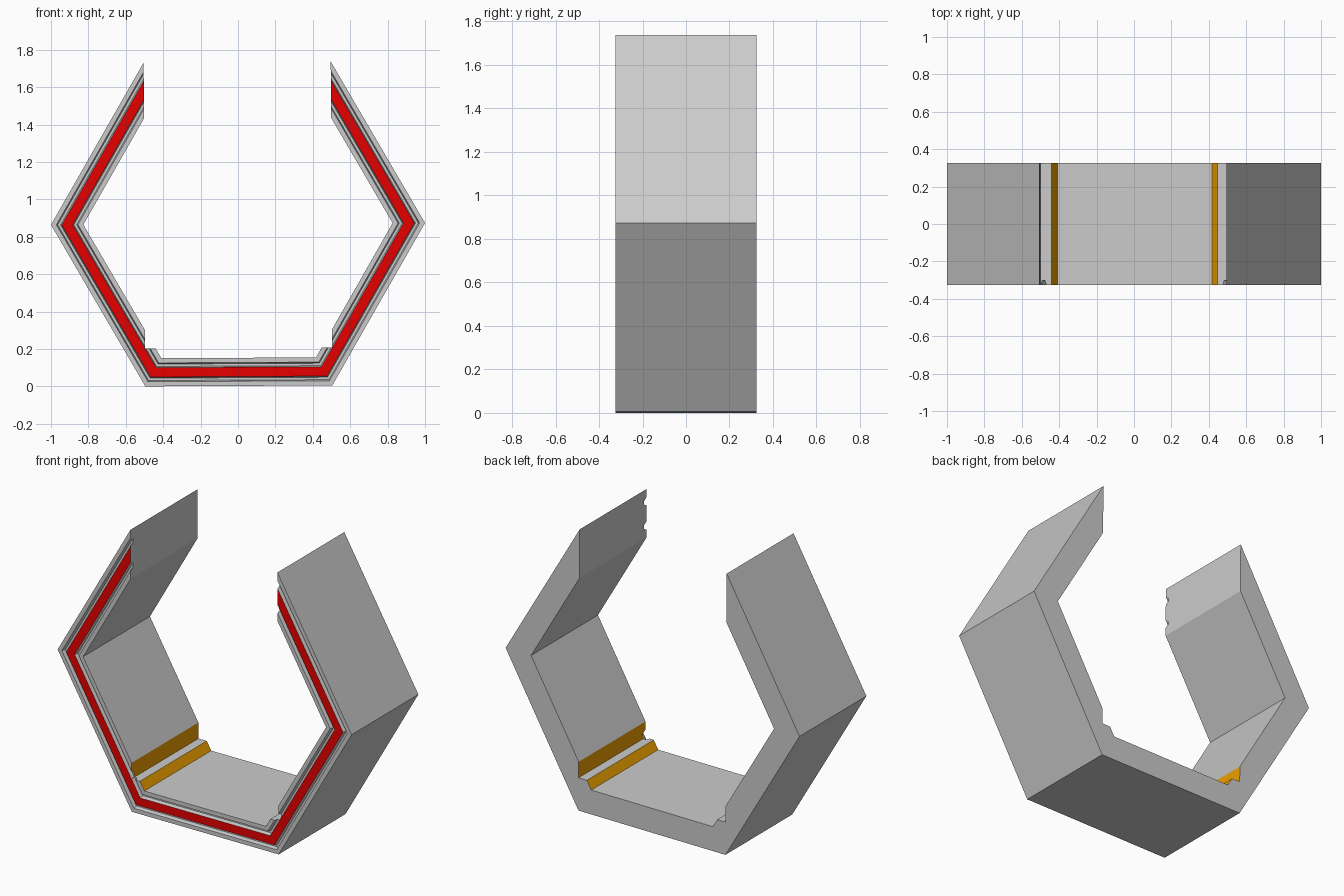
import bpy, bmesh, math
from mathutils import Matrix

if "Cube" in bpy.data.objects:
    bpy.data.objects.remove(bpy.data.objects["Cube"])

H = math.sqrt(3)          # outer hexagon height (radius 1)
HALF = 0.325              # half depth


def material(name, color):
    m = bpy.data.materials.new(name)
    m.diffuse_color = color
    m.use_nodes = True
    m.node_tree.nodes["Principled BSDF"].inputs["Base Color"].default_value = m.diffuse_color
    return m


red = material("red_strip", (0.8, 0.0, 0.0, 1))
orange = material("orange_step", (0.85, 0.35, 0.0, 1))

# Wall cross-section: (inward offset, y), with two grooves beside the red band
F, G = -HALF, -HALF + 0.023
profile = [(0, F), (0.025, F), (0.031, G), (0.044, G), (0.05, F),
           (0.10, F), (0.106, G), (0.119, G), (0.125, F), (0.15, F),
           (0.15, HALF), (0, HALF)]
RED_EDGE = 4


def station(i, d, y):
    """Point on the open hexagon path, offset inward by d."""
    if i in (0, 5):
        return (-0.5 if i == 0 else 0.5, y, H - 2 * d)
    a = math.radians(120 + 60 * i)
    r = 1 - 2 * d / math.sqrt(3)
    return (r * math.cos(a), y, H / 2 + r * math.sin(a))


# Open hexagonal frame, lofted along its path
bm = bmesh.new()
rings = [[bm.verts.new(station(i, d, y)) for d, y in profile] for i in range(6)]
n = len(profile)
for a, b in zip(rings, rings[1:]):
    for k in range(n):
        f = bm.faces.new((a[k], a[(k + 1) % n], b[(k + 1) % n], b[k]))
        f.material_index = 1 if k == RED_EDGE else 0
bm.faces.new(rings[0])
bm.faces.new(rings[-1])
bmesh.ops.recalc_face_normals(bm, faces=bm.faces)
mesh = bpy.data.meshes.new("hexagon_frame")
bm.to_mesh(mesh)
bm.free()
for m in (None, red, orange):
    mesh.materials.append(m)
frame = bpy.data.objects.new("hexagon_frame", mesh)
bpy.context.collection.objects.link(frame)

# Box that cuts the stepped lower corners
bpy.ops.mesh.primitive_cube_add(size=1, location=(0, 0, 0.602))
cutter = bpy.context.object
cutter.name = "step_cutter"
cutter.scale = (1, 2, 0.8)
cutter.hide_render = True
mod = frame.modifiers.new("steps", 'BOOLEAN')
mod.operation = 'DIFFERENCE'
mod.solver = 'EXACT'
mod.object = cutter
bpy.context.view_layer.update()
dg = bpy.context.evaluated_depsgraph_get()
cut = bpy.data.meshes.new_from_object(frame.evaluated_get(dg))
frame.modifiers.clear()
frame.data = cut
bpy.data.objects.remove(cutter)

# Orange step walls: inward-facing faces near the floor corners
cut.materials.clear()
for m in (None, red, orange):
    cut.materials.append(m)
for p in cut.polygons:
    c, nrm = p.center, p.normal
    if nrm.y < -0.99 and c.y < F + 0.005:
        # red band lies between two wall offsets on the front face
        x, z = abs(c.x), c.z - H / 2
        d = H / 2 - max(-z, x * H / 2 + abs(z) / 2)
        p.material_index = 1 if 0.05 < d < 0.10 else 0
    elif (abs(nrm.y) < 0.01 and abs(nrm.x) > 0.8 and nrm.x * c.x < 0
          and c.z < 0.315 and abs(c.x) < 0.52):
        p.material_index = 2
    else:
        p.material_index = 0
    p.use_smooth = False

# The frame leans very slightly to one side
cut.transform(Matrix.Translation((0, 0, H / 2 + 0.003)) @ Matrix.Rotation(-0.005, 4, 'Y')
              @ Matrix.Translation((0, 0, -H / 2)))
cut.update()
